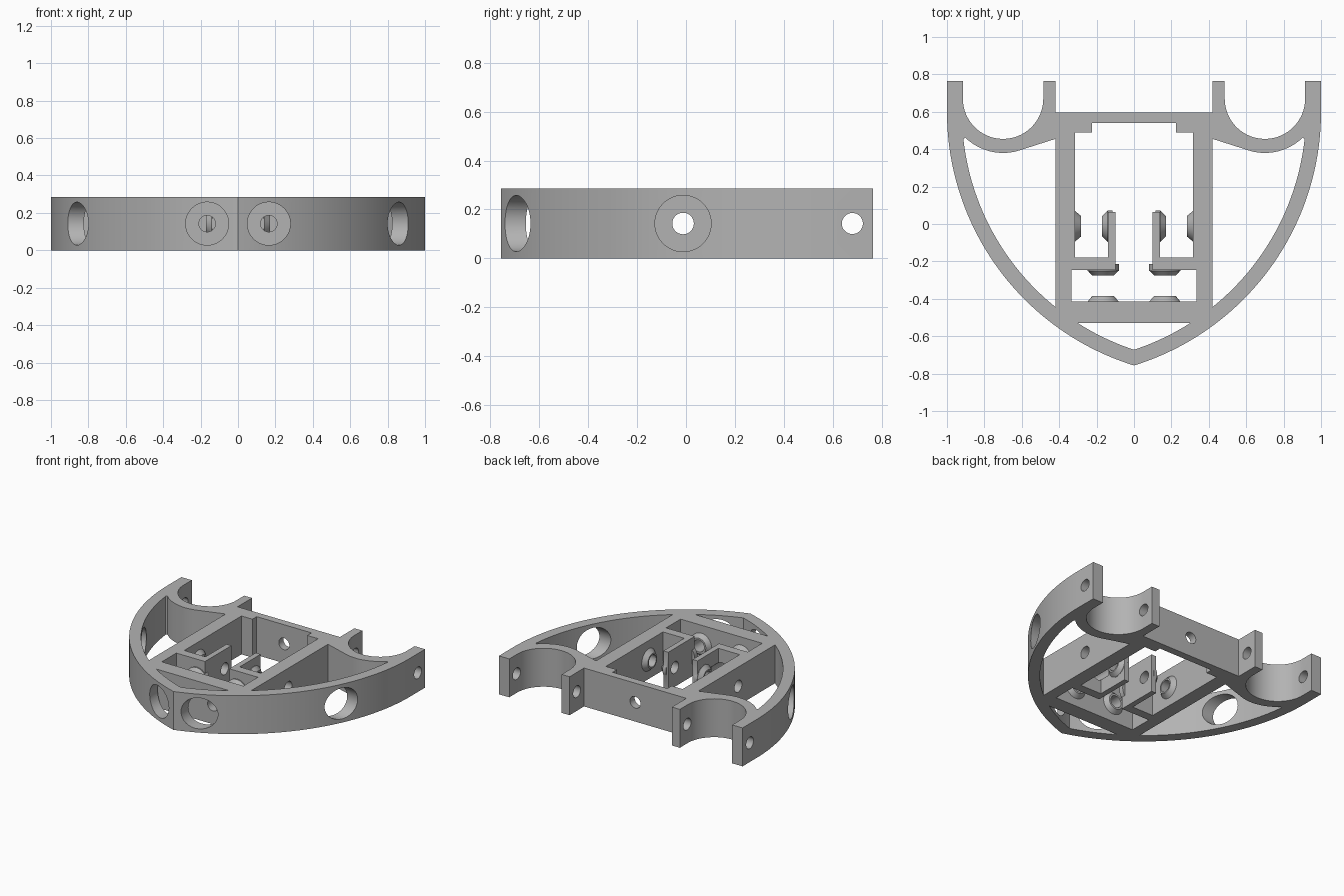
import bpy, bmesh
from math import sin, cos, asin, acos, sqrt, pi
from mathutils import Vector

if "Cube" in bpy.data.objects:
    bpy.data.objects.remove(bpy.data.objects["Cube"], do_unlink=True)

HEIGHT = 0.285
MID = HEIGHT / 2
HULL_X, HULL_Y, HULL_R, WALL_R = -0.42, 0.6, 1.42, 1.34   # hull arc centre and radii
CUP = (0.70, 0.67)

grey = bpy.data.materials.new("plain grey")
grey.use_nodes = True
grey.diffuse_color = (0.45, 0.45, 0.45, 1)
grey.node_tree.nodes["Principled BSDF"].inputs["Base Color"].default_value = grey.diffuse_color


def new_object(name, bm):
    bmesh.ops.recalc_face_normals(bm, faces=bm.faces)
    mesh = bpy.data.meshes.new(name)
    bm.to_mesh(mesh)
    bm.free()
    mesh.materials.append(grey)
    obj = bpy.data.objects.new(name, mesh)
    bpy.context.collection.objects.link(obj)
    return obj


def prism(name, outline, z0, z1):
    bm = bmesh.new()
    face = bm.faces.new([bm.verts.new((x, y, z0)) for x, y in outline])
    side = bmesh.ops.extrude_face_region(bm, geom=[face])["geom"]
    bmesh.ops.translate(bm, verts=[v for v in side if isinstance(v, bmesh.types.BMVert)],
                        vec=(0, 0, z1 - z0))
    return new_object(name, bm)


def rod(name, start, end, r1, r2):
    """Cylinder or cone between two points."""
    a, b = Vector(start), Vector(end)
    bm = bmesh.new()
    bmesh.ops.create_cone(bm, cap_ends=True, segments=48, radius1=r1, radius2=r2,
                          depth=(b - a).length)
    turn = (b - a).to_track_quat('Z', 'Y').to_matrix()
    bmesh.ops.rotate(bm, verts=bm.verts, cent=(0, 0, 0), matrix=turn)
    bmesh.ops.translate(bm, verts=bm.verts, vec=(a + b) / 2)
    return new_object(name, bm)


def combine(target, tool, operation):
    mod = target.modifiers.new(operation, 'BOOLEAN')
    mod.operation, mod.solver, mod.object = operation, 'EXACT', tool
    bpy.context.view_layer.objects.active = target
    bpy.ops.object.modifier_apply(modifier=mod.name)
    bpy.data.objects.remove(tool, do_unlink=True)


def arc(cx, cy, r, a0, a1, n):
    return [(cx + r * cos(a0 + (a1 - a0) * i / n), cy + r * sin(a0 + (a1 - a0) * i / n))
            for i in range(n + 1)]


def hull_angle(r, x):
    return -acos((x - HULL_X) / r)


def mirrored(half):
    """Close a right-hand outline with its reflection."""
    return half + [(-x, y) for x, y in reversed(half) if abs(x) > 1e-5]


def flip(outline, s):
    return [(s * x, y) for x, y in outline]


# Outer outline: nose, curved hull, end legs, round cups and back edge
half = arc(HULL_X, HULL_Y, HULL_R, hull_angle(HULL_R, 0), 0, 48)
half += [(1, 0.765), (0.915, 0.765)]
half += arc(*CUP, 0.215, 0, -pi, 32)
half += [(0.485, 0.765), (0.42, 0.765), (0.42, 0.595)]
frame = prism("hull_frame", mirrored(half), 0, HEIGHT)

# Centre opening leaves the rails, angle brackets and front bar
centre = [(0, 0.54), (0.225, 0.54), (0.225, 0.49), (0.315, 0.49), (0.315, -0.18),
          (0.14, -0.18), (0.14, 0.065), (0.10, 0.065), (0.10, -0.245),
          (0.335, -0.245), (0.335, -0.415)]
centre = centre[1:]
combine(frame, prism("centre_opening", mirrored(centre), -0.1, 0.4), 'DIFFERENCE')

# Nose opening behind the tip
edge = HULL_X + sqrt(WALL_R ** 2 - (HULL_Y + 0.53) ** 2)
nose = arc(HULL_X, HULL_Y, WALL_R, hull_angle(WALL_R, 0), hull_angle(WALL_R, edge), 12)
combine(frame, prism("nose_opening", mirrored(nose), -0.1, 0.4), 'DIFFERENCE')

# Side openings between hull, rail and cup
for s in (-1, 1):
    side = arc(HULL_X, HULL_Y, WALL_R, hull_angle(WALL_R, 0.42), asin(-0.145 / WALL_R), 32)
    side += arc(*CUP, 0.29, -0.80, -1.84, 16) + [(0.42, 0.455)]
    combine(frame, prism("side_opening", flip(side, s), -0.1, 0.4), 'DIFFERENCE')

# Tapered bosses around the bores
SIDE_Y, FRONT_X = -0.012, 0.165
for s in (-1, 1):
    def across(x0, x1, r1, r2):
        return rod("boss", (s * x0, SIDE_Y, MID), (s * x1, SIDE_Y, MID), r1, r2)

    def along(y0, y1, r1, r2):
        return rod("boss", (s * FRONT_X, y0, MID), (s * FRONT_X, y1, MID), r1, r2)

    for boss in (across(0.325, 0.283, 0.09, 0.055), across(0.115, 0.142, 0.084, 0.084),
                 across(0.14, 0.17, 0.084, 0.055), along(-0.425, -0.385, 0.092, 0.058),
                 along(-0.215, -0.25, 0.084, 0.084), along(-0.248, -0.275, 0.084, 0.058)):
        combine(frame, boss, 'UNION')

# Bores: wide through the hull, narrow through rails, brackets, bars and legs
for s in (-1, 1):
    bores = [((s * 0.55, SIDE_Y, MID), (s * 1.1, SIDE_Y, MID), 0.115),
             ((s * 0.05, SIDE_Y, MID), (s * 0.6, SIDE_Y, MID), 0.044),
             ((s * FRONT_X, -0.9, MID), (s * FRONT_X, -0.53, MID), 0.115),
             ((s * FRONT_X, -0.6, MID), (s * FRONT_X, -0.1, MID), 0.044),
             ((s * 0.3, 0.68, MID), (s * 1.1, 0.68, MID), 0.043)]
    for start, end, r in bores:
        combine(frame, rod("bore", start, end, r, r), 'DIFFERENCE')
combine(frame, rod("bore", (0, 0.45, MID), (0, 0.7, MID), 0.043, 0.043), 'DIFFERENCE')

# Smooth curved walls, crisp edges
bpy.ops.object.select_all(action='DESELECT')
frame.select_set(True)
bpy.context.view_layer.objects.active = frame
bpy.ops.object.shade_smooth_by_angle(angle=0.5)
